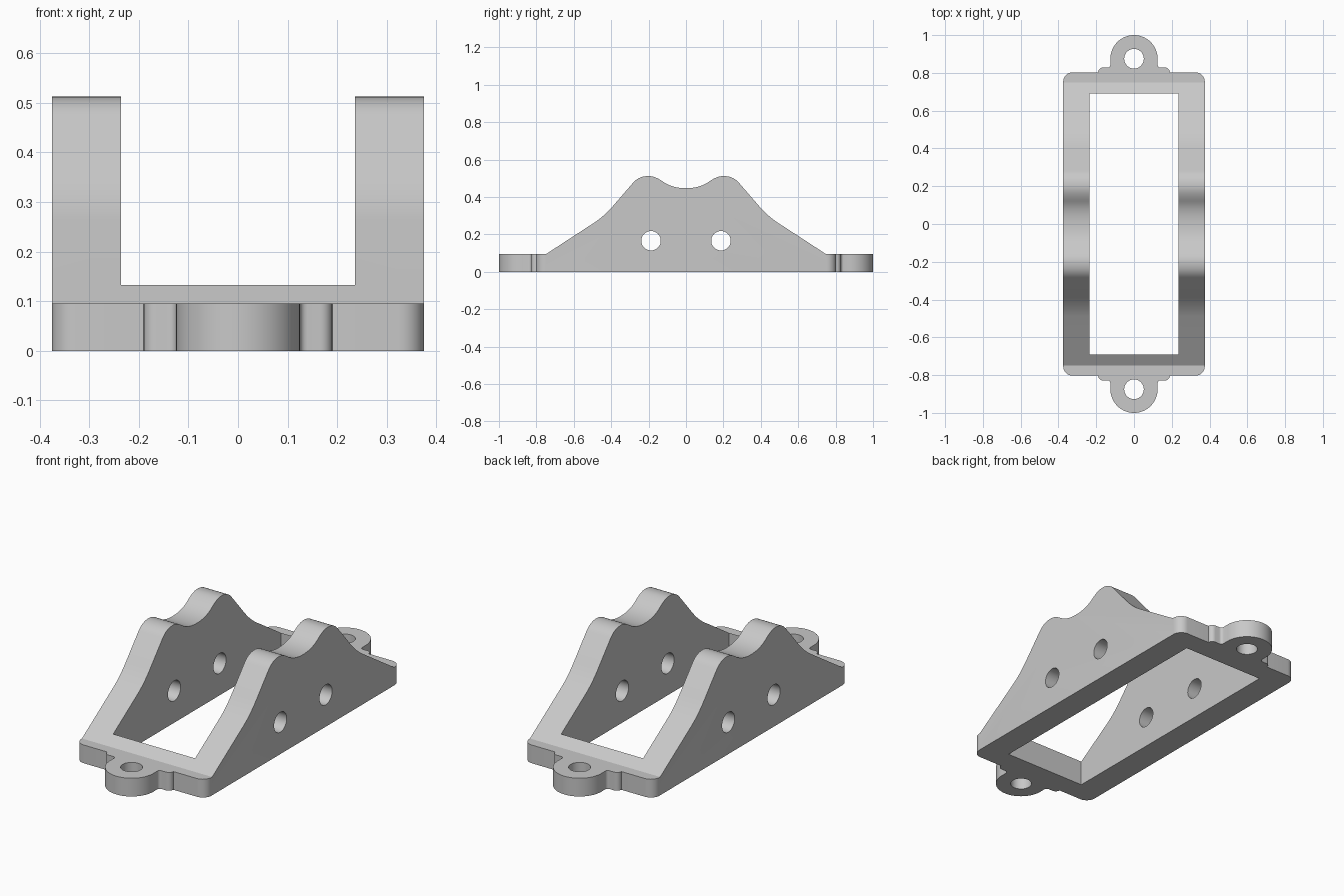
import bpy
import bmesh
from math import sin, cos, pi, radians
from mathutils import Vector

cube = bpy.data.objects.get("Cube")
if cube:
    bpy.data.objects.remove(cube, do_unlink=True)

grey = bpy.data.materials.new("light grey")
grey.use_nodes = True
colour = (0.58, 0.58, 0.58, 1)
grey.diffuse_color = colour
grey.node_tree.nodes["Principled BSDF"].inputs["Base Color"].default_value = colour


def arc(cx, cy, r, start, end, n=8):
    angles = [radians(start + (end - start) * i / n) for i in range(n + 1)]
    return [(cx + r * cos(a), cy + r * sin(a)) for a in angles]


def bend(a, b, c, n=10):
    """Smooth corner from a to c, pulled towards b."""
    ts = [i / n for i in range(n + 1)]
    return [tuple(Vector(a) * (1 - t) ** 2 + Vector(b) * 2 * t * (1 - t) + Vector(c) * t * t)
            for t in ts]


def mirrored(points, axis):
    """Append the reflected half, leaving out points on the mirror line."""
    flip = [tuple(-v if i == axis else v for i, v in enumerate(p)) for p in reversed(points)]
    return points + [p for p in flip if abs(p[axis]) > 1e-5]


def prism(name, outline, place, offset):
    bm = bmesh.new()
    face = bm.faces.new([bm.verts.new(place(*p)) for p in outline])
    new = bmesh.ops.extrude_face_region(bm, geom=[face])
    verts = [v for v in new["geom"] if isinstance(v, bmesh.types.BMVert)]
    bmesh.ops.translate(bm, vec=offset, verts=verts)
    bmesh.ops.recalc_face_normals(bm, faces=bm.faces)
    mesh = bpy.data.meshes.new(name)
    bm.to_mesh(mesh)
    bm.free()
    mesh.materials.append(grey)
    obj = bpy.data.objects.new(name, mesh)
    bpy.context.collection.objects.link(obj)
    return obj


def boolean(obj, cutter, operation):
    mod = obj.modifiers.new(cutter.name, "BOOLEAN")
    mod.object, mod.operation, mod.solver = cutter, operation, "EXACT"
    bpy.context.view_layer.objects.active = obj
    bpy.ops.object.modifier_apply(modifier=mod.name)
    bpy.data.objects.remove(cutter, do_unlink=True)


def flat(z):
    return lambda x, y: (x, y, z)


def sideways(y, z):
    return (-0.6, y, z)


# Plan: rounded frame with a stepped mounting ear at each end
EAR_Y, EAR_R, HOLE_R = 0.875, 0.125, 0.052
quarter = (arc(0.325, 0.753, 0.05, 0, 90)
           + [(0.19, 0.803)]
           + arc(0.165, 0.803, 0.025, 15, 90, 5)
           + arc(0.14, 0.843, 0.015, 270, 180, 4)
           + arc(0, EAR_Y, EAR_R, 0, 90, 20))
plan = mirrored(mirrored(quarter, 0), 1)
bracket = prism("bracket_frame", plan, flat(0), (0, 0, 0.7))

# Side silhouette: thin ears, sloped flanks, twin crests and a saddle
half = ([(-1.1, -0.1), (-1.1, 0.095), (-0.748, 0.095)]
        + bend((-0.49, 0.263), (-0.437, 0.298), (-0.39, 0.352))
        + bend((-0.283, 0.476), (-0.252, 0.512), (-0.2, 0.512))
        + bend((-0.2, 0.512), (-0.165, 0.512), (-0.12, 0.48))[1:]
        + bend((-0.12, 0.48), (-0.073, 0.447), (0, 0.447))[1:])
boolean(bracket, prism("silhouette", mirrored(half, 0), sideways, (1.2, 0, 0)), "INTERSECT")

# Central opening
window = [(-0.236, -0.69), (0.236, -0.69), (0.236, 0.69), (-0.236, 0.69)]
boolean(bracket, prism("opening", window, flat(-0.1), (0, 0, 1)), "DIFFERENCE")

# Ear holes and cross holes through both walls
for s in (-1, 1):
    ear = arc(0, s * EAR_Y, HOLE_R, 0, 360, 40)[:-1]
    boolean(bracket, prism("ear_hole", ear, flat(-0.1), (0, 0, 1)), "DIFFERENCE")
    cross = arc(s * 0.187, 0.166, HOLE_R, 0, 360, 40)[:-1]
    boolean(bracket, prism("cross_hole", cross, sideways, (1.2, 0, 0)), "DIFFERENCE")

# Smooth curves, crisp edges
bpy.ops.object.select_all(action="DESELECT")
bracket.select_set(True)
bpy.context.view_layer.objects.active = bracket
bpy.ops.object.shade_smooth_by_angle(angle=radians(25))
